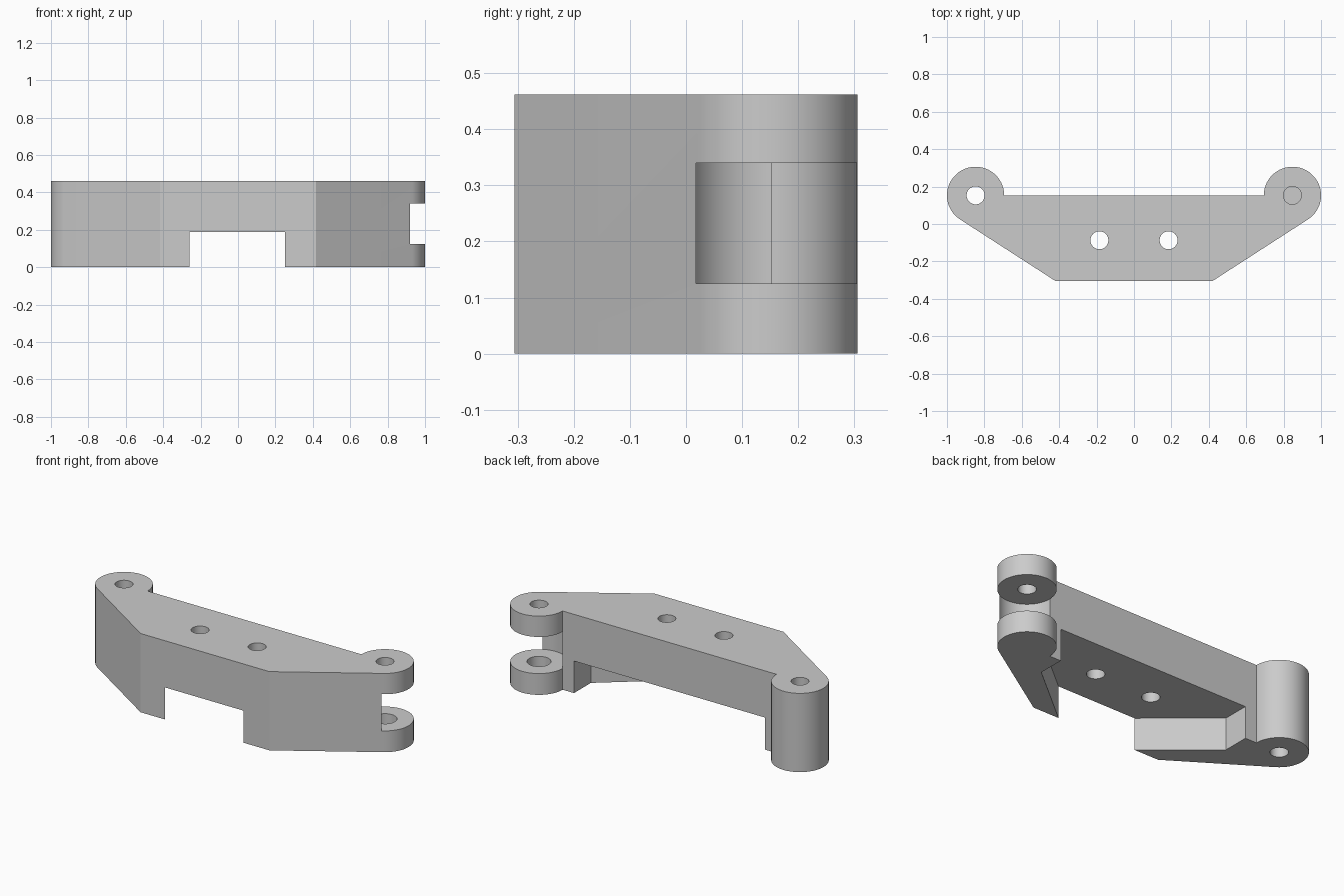
import bpy, bmesh, math

cube = bpy.data.objects.get("Cube")
if cube:
    bpy.data.objects.remove(cube, do_unlink=True)

HEIGHT = 0.462
LUG_X, LUG_Y, LUG_R = 0.847, 0.153, 0.153
FRONT_X, FRONT_Y = 0.418, -0.306
HOLE_R = 0.048

grey = bpy.data.materials.new("plain grey")
grey.use_nodes = True
colour = (0.6, 0.6, 0.6, 1)
grey.diffuse_color = colour
grey.node_tree.nodes["Principled BSDF"].inputs["Base Color"].default_value = colour


def prism(name, outline, z0, z1):
    """Extrude a counter-clockwise outline between two heights."""
    bm = bmesh.new()
    face = bm.faces.new([bm.verts.new((x, y, z0)) for x, y in outline])
    top = bmesh.ops.extrude_face_region(bm, geom=[face])["geom"]
    for v in top:
        if isinstance(v, bmesh.types.BMVert):
            v.co.z = z1
    bmesh.ops.recalc_face_normals(bm, faces=bm.faces)
    mesh = bpy.data.meshes.new(name)
    bm.to_mesh(mesh)
    bm.free()
    obj = bpy.data.objects.new(name, mesh)
    bpy.context.scene.collection.objects.link(obj)
    mesh.materials.append(grey)
    return obj


def arc(cx, cy, r, a0, a1, n):
    return [(cx + r * math.cos(a0 + (a1 - a0) * i / n),
             cy + r * math.sin(a0 + (a1 - a0) * i / n)) for i in range(n + 1)]


def cylinder(name, x, y, r, z0, z1, n=48):
    return prism(name, arc(x, y, r, 0, math.tau, n)[:-1], z0, z1)


# Body outline: straight front, slanted sides tangent to the round lugs
dx, dy = LUG_X - FRONT_X, LUG_Y - FRONT_Y
slant = math.atan2(dy, dx) - math.asin(LUG_R / math.hypot(dx, dy))
left_half = [(FRONT_X, FRONT_Y)] + arc(LUG_X, LUG_Y, LUG_R,
                                       slant - math.pi / 2, math.pi, 64)
right_half = [(-x, y) for x, y in reversed(left_half)]
body = prism("bracket_body", left_half + right_half, 0, HEIGHT)

# Underside channel, widening toward the back
channel = [(-0.26, FRONT_Y), (-0.243, -0.32), (0.233, -0.32), (0.25, FRONT_Y),
           (0.62, -0.003), (0.62, 0.2), (-0.62, 0.2), (-0.62, -0.003)]
cutters = [
    prism("channel_cutter", channel, -0.1, 0.188),
    # Round slot that splits the left lug into two ears
    cylinder("slot_cutter", LUG_X, LUG_Y, LUG_R + 0.0006, 0.125, 0.34, 96),
    # Pin holes: through on the right, upper ear and blind pocket on the left
    cylinder("right_pin_cutter", -LUG_X, LUG_Y, HOLE_R, -0.1, 0.6),
    cylinder("left_pin_cutter", LUG_X, LUG_Y, HOLE_R, 0.25, 0.6),
    cylinder("left_pocket_cutter", LUG_X, LUG_Y, 0.064, 0.04, 0.25),
]
# Two mounting holes through the body
for side in (-1, 1):
    cutters.append(cylinder("mount_hole_cutter", side * 0.185, -0.087, HOLE_R, -0.1, 0.6))

for cutter in cutters:
    cutter.hide_render = True
    mod = body.modifiers.new(cutter.name, "BOOLEAN")
    mod.operation = "DIFFERENCE"
    mod.solver = "EXACT"
    mod.object = cutter

# Bake the cuts and discard the cutters
depsgraph = bpy.context.evaluated_depsgraph_get()
result = bpy.data.meshes.new_from_object(body.evaluated_get(depsgraph))
body.modifiers.clear()
body.data = result
result.name = "bracket_body"
for cutter in cutters:
    bpy.data.objects.remove(cutter, do_unlink=True)

# Smooth the round walls, keep the edges sharp
bpy.ops.object.select_all(action="DESELECT")
body.select_set(True)
bpy.context.view_layer.objects.active = body
bpy.ops.object.shade_smooth_by_angle(angle=math.radians(30))
